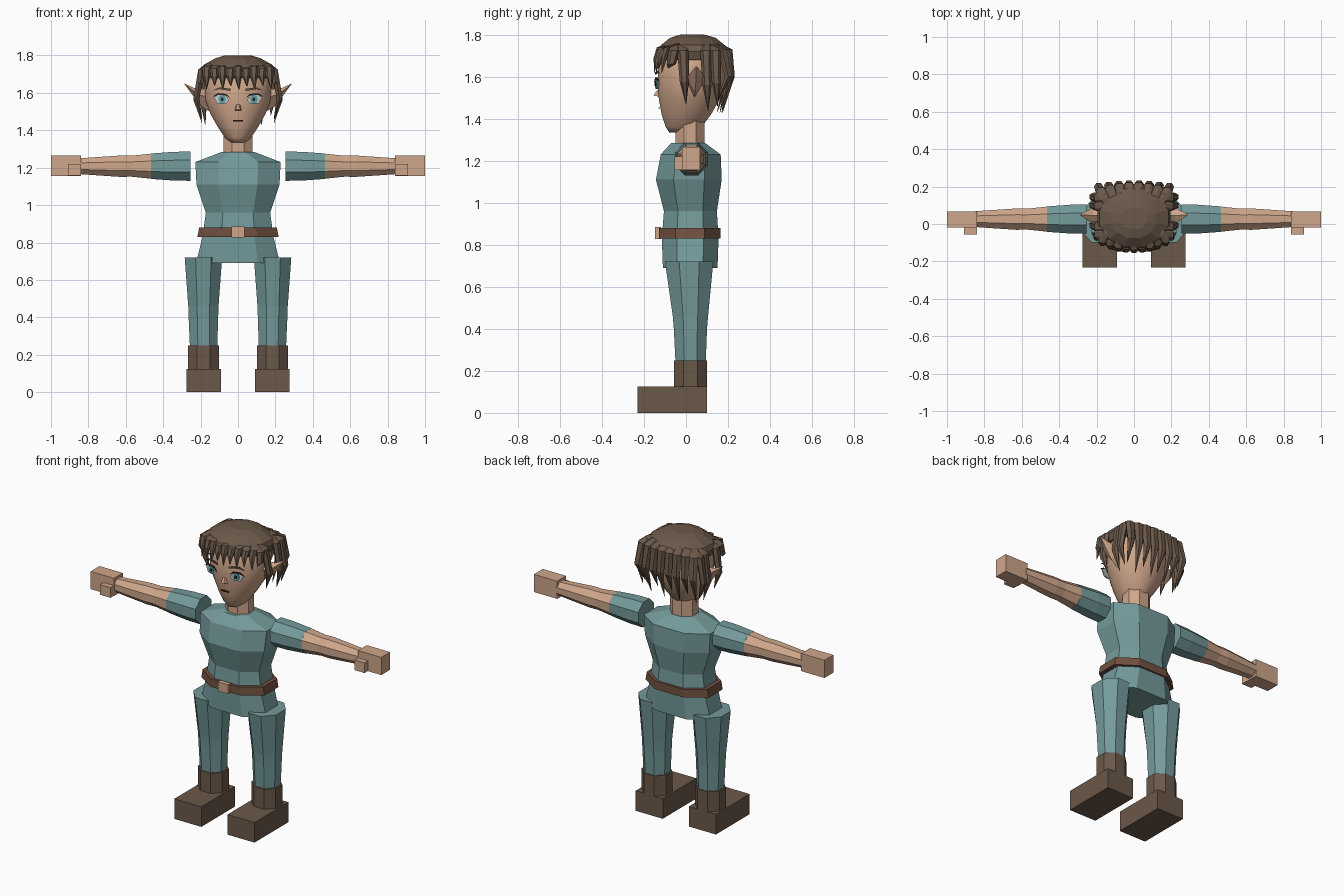
import bpy, bmesh, math
from mathutils import Vector

cube = bpy.data.objects.get("Cube")
if cube:
    bpy.data.objects.remove(cube, do_unlink=True)


def material(name, r, g, b):
    col = [(c / 255) ** 2.2 for c in (r, g, b)] + [1.0]
    m = bpy.data.materials.new(name)
    m.use_nodes = True
    m.diffuse_color = col
    m.node_tree.nodes["Principled BSDF"].inputs["Base Color"].default_value = col
    return m


SKIN = material("skin", 206, 165, 138)
TEAL = material("teal cloth", 116, 153, 154)
HAIR = material("brown hair and boots", 107, 89, 75)
BELT = material("belt leather", 112, 82, 66)
WHITE = material("eye white", 200, 205, 205)
IRIS = material("iris teal", 95, 160, 170)
DARK = material("dark line", 50, 38, 34)


def finish(name, bm, mat, smooth=False):
    bmesh.ops.recalc_face_normals(bm, faces=bm.faces)
    for f in bm.faces:
        f.smooth = smooth
    me = bpy.data.meshes.new(name)
    bm.to_mesh(me)
    bm.free()
    me.materials.append(mat)
    ob = bpy.data.objects.new(name, me)
    bpy.context.collection.objects.link(ob)
    return ob


def loft(name, rings, mat, smooth=False):
    bm = bmesh.new()
    rows = [[bm.verts.new(p) for p in ring] for ring in rings]
    n = len(rows[0])
    for a, b in zip(rows, rows[1:]):
        for i in range(n):
            j = (i + 1) % n
            bm.faces.new((a[i], a[j], b[j], b[i]))
    bm.faces.new(rows[0])
    bm.faces.new(rows[-1])
    return finish(name, bm, mat, smooth)


def octagon(c, u, v, k=0.414):
    """Eight-sided section around c, spanned by half-axes u and v."""
    pts = [(1, -k), (1, k), (k, 1), (-k, 1), (-1, k), (-1, -k), (-k, -1), (k, -1)]
    return [Vector(c) + Vector(u) * a + Vector(v) * b for a, b in pts]


def level(z, hw, y0, y1, x=0, k=0.414):
    return octagon((x, (y0 + y1) / 2, z), (hw, 0, 0), (0, (y1 - y0) / 2, 0), k)


def oval(z, hw, y0, y1, n):
    steps = [2 * math.pi * (i + 0.5) / n for i in range(n)]
    return [Vector((hw * math.cos(t), (y0 + y1) / 2 + (y1 - y0) / 2 * math.sin(t), z)) for t in steps]


def box(name, lo, hi, mat):
    bm = bmesh.new()
    bmesh.ops.create_cube(bm, size=1)
    for v in bm.verts:
        v.co = [(a + b) / 2 + c * abs(b - a) for a, b, c in zip(lo, hi, v.co)]
    return finish(name, bm, mat)


def plate(name, outline, y, mat, thick=0.006):
    """Thin face detail; y is a function of x that follows the face."""
    loft(name, [[(x, y(x) + d, z) for x, z in outline] for d in (0, thick)], mat)


# Torso, belt and neck
loft("tunic", [level(z, w, a, b, k=0.47) for z, w, a, b in (
    (0.69, 0.225, -0.11, 0.15), (0.83, 0.19, -0.115, 0.155), (0.96, 0.172, -0.105, 0.147),
    (1.11, 0.222, -0.143, 0.17), (1.23, 0.228, -0.12, 0.165), (1.285, 0.085, -0.07, 0.09))], TEAL)
loft("belt", [level(z, w, -0.128, 0.165, k=0.47) for z, w in ((0.83, 0.217), (0.88, 0.208))], BELT)
box("buckle", (-0.035, -0.148, 0.828), (0.035, -0.12, 0.885), SKIN)
loft("neck", [level(z, 0.078, -0.05, 0.088) for z in (1.27, 1.4)], SKIN)


# Limbs
def arm_ring(s, x, r):
    return octagon((s * x, 0.026, 1.208), (0, r, 0), (0, 0, r))


for s, side in ((1, "left"), (-1, "right")):
    loft(side + "_sleeve", [arm_ring(s, x, r) for x, r in (
        (0.255, 0.078), (0.34, 0.077), (0.465, 0.068))], TEAL)
    loft(side + "_forearm", [arm_ring(s, x, r) for x, r in (
        (0.465, 0.067), (0.57, 0.056), (0.63, 0.057), (0.72, 0.051), (0.85, 0.042))], SKIN)
    box(side + "_hand", (s * 0.84, -0.02, 1.155), (s * 1.0, 0.067, 1.265), SKIN)
    box(side + "_thumb", (s * 0.84, -0.055, 1.157), (s * 0.91, -0.015, 1.22), SKIN)
    loft(side + "_trouser_leg", [level(z, w, a, b, s * x) for z, w, a, b, x in (
        (0.24, 0.073, -0.05, 0.094, 0.184), (0.4, 0.079, -0.058, 0.1, 0.185),
        (0.46, 0.081, -0.063, 0.105, 0.185), (0.72, 0.1, -0.1, 0.13, 0.185))], TEAL)
    loft(side + "_boot_shaft", [level(z, 0.083, -0.057, 0.1, s * 0.184) for z in (0.11, 0.25)], HAIR)
    box(side + "_boot_foot", (s * 0.09, -0.232, 0), (s * 0.276, 0.1, 0.125), HAIR)

# Head
loft("head", [oval(z, w, a, b, 24) for z, w, a, b in (
    (1.335, 0.04, -0.08, 0.04), (1.36, 0.07, -0.097, 0.075), (1.42, 0.11, -0.117, 0.12),
    (1.49, 0.15, -0.13, 0.16), (1.56, 0.175, -0.138, 0.185), (1.64, 0.18, -0.133, 0.19),
    (1.7, 0.168, -0.115, 0.18), (1.76, 0.11, -0.05, 0.13))], SKIN, True)


# Face
def face_y(x):
    return -0.156 + 0.19 * abs(x)


def on_top(x):
    return face_y(x) - 0.004


def on_pupil(x):
    return face_y(x) - 0.008


def disc(x, z, rx, rz):
    return [(x + rx * math.cos(t * math.pi / 4), z + rz * math.sin(t * math.pi / 4)) for t in range(8)]


for s, side in ((1, "left"), (-1, "right")):
    def m(pts):
        return [(s * x, z) for x, z in pts]
    plate(side + "_eye", m([(0.048, 1.56), (0.065, 1.542), (0.11, 1.542), (0.13, 1.578),
                            (0.105, 1.59), (0.065, 1.588)]), face_y, WHITE)
    plate(side + "_iris", disc(s * 0.085, 1.566, 0.021, 0.025), on_top, IRIS)
    plate(side + "_pupil", disc(s * 0.085, 1.566, 0.008, 0.011), on_pupil, DARK)
    plate(side + "_lash", m([(0.045, 1.575), (0.065, 1.595), (0.11, 1.597), (0.137, 1.58),
                             (0.107, 1.588), (0.066, 1.587)]), on_top, DARK)
    plate(side + "_eyebrow", m([(0.04, 1.61), (0.1, 1.62), (0.135, 1.612), (0.1, 1.63),
                                (0.04, 1.622)]), face_y, HAIR)
    # Pointed ear
    loft(side + "_ear", [[(s * x, y, z) for x, y, z in ring] for ring in (
        [(0.16, -0.005, 1.58), (0.15, 0.04, 1.5), (0.16, 0.095, 1.59), (0.16, 0.045, 1.62)],
        [(0.215, 0.0, 1.59), (0.2, 0.045, 1.53), (0.215, 0.09, 1.6), (0.22, 0.045, 1.62)],
        [(0.287, 0.045, 1.648), (0.284, 0.049, 1.644), (0.287, 0.053, 1.648), (0.287, 0.049, 1.65)])], SKIN)
loft("nose", [[(-0.012, -0.13, 1.54), (0.012, -0.13, 1.54), (0.02, -0.125, 1.505), (-0.02, -0.125, 1.505)],
              [(-0.006, -0.142, 1.53), (0.006, -0.142, 1.53), (0.012, -0.155, 1.51), (-0.012, -0.155, 1.51)]], SKIN)
box("mouth", (-0.026, -0.132, 1.448), (0.026, -0.124, 1.454), DARK)

# Hair cap
loft("hair_cap", [oval(z, w, a, b, 12) for z, w, a, b in (
    (1.68, 0.19, -0.128, 0.195), (1.72, 0.203, -0.14, 0.205), (1.75, 0.19, -0.125, 0.19),
    (1.785, 0.125, -0.08, 0.145), (1.8, 0.075, -0.03, 0.09))], HAIR)


def lock(name, path, width, thick, sideways=False):
    """Tapering six-sided lock of hair along a path of root, bend and tip."""
    rings = []
    for p, f in zip(path, (0.8, 1.0, 0.8, 0.04)):
        ring = []
        for i in range(6):
            t = i * math.pi / 3
            a, b = width / 2 * f * math.cos(t), thick / 2 * f * math.sin(t)
            ring.append(Vector(p) + Vector((b, a, 0) if sideways else (a, b, 0)))
        rings.append(ring)
    loft(name, rings, HAIR)


# Fringe in front and long locks behind
for i in range(9):
    x = (i - 4) * 0.042
    back = 1.3 * x * x
    drop = 0.018 * (i % 2)
    lock("fringe_lock", [(x * 0.85, -0.075 + back, 1.757), (x, -0.122 + back, 1.74 - drop / 2),
                         (x, -0.14 + back, 1.69), (x * 1.03 + 0.005, -0.152 + back, 1.618 + drop)],
         0.05, 0.04)
for i in range(8):
    x = (i - 3.5) * 0.05
    curve = 0.9 * x * x
    drop = 0.05 * (i % 2)
    lock("back_lock", [(x * 0.85, 0.155 - curve, 1.755), (x, 0.2 - curve, 1.73),
                       (x * 1.08, 0.215 - curve / 2, 1.6), (x, 0.175 - curve, 1.43 + drop)], 0.062, 0.05)

# Side locks around the ears
for s, side in ((1, "left"), (-1, "right")):
    for y, tip_y, tip_z in ((-0.055, -0.085, 1.64), (-0.015, 0.0, 1.47), (0.095, 0.105, 1.44), (0.14, 0.15, 1.46)):
        bend = (1.7 + tip_z) / 2 - 0.01
        out = 0.222 if tip_z < 1.6 else 0.2
        lock(side + "_side_lock", [(s * 0.155, y, 1.75), (s * 0.193, y, 1.725),
                                   (s * out, (y + tip_y) / 2, bend), (s * 0.193, tip_y, tip_z)],
             0.055, 0.045, True)
